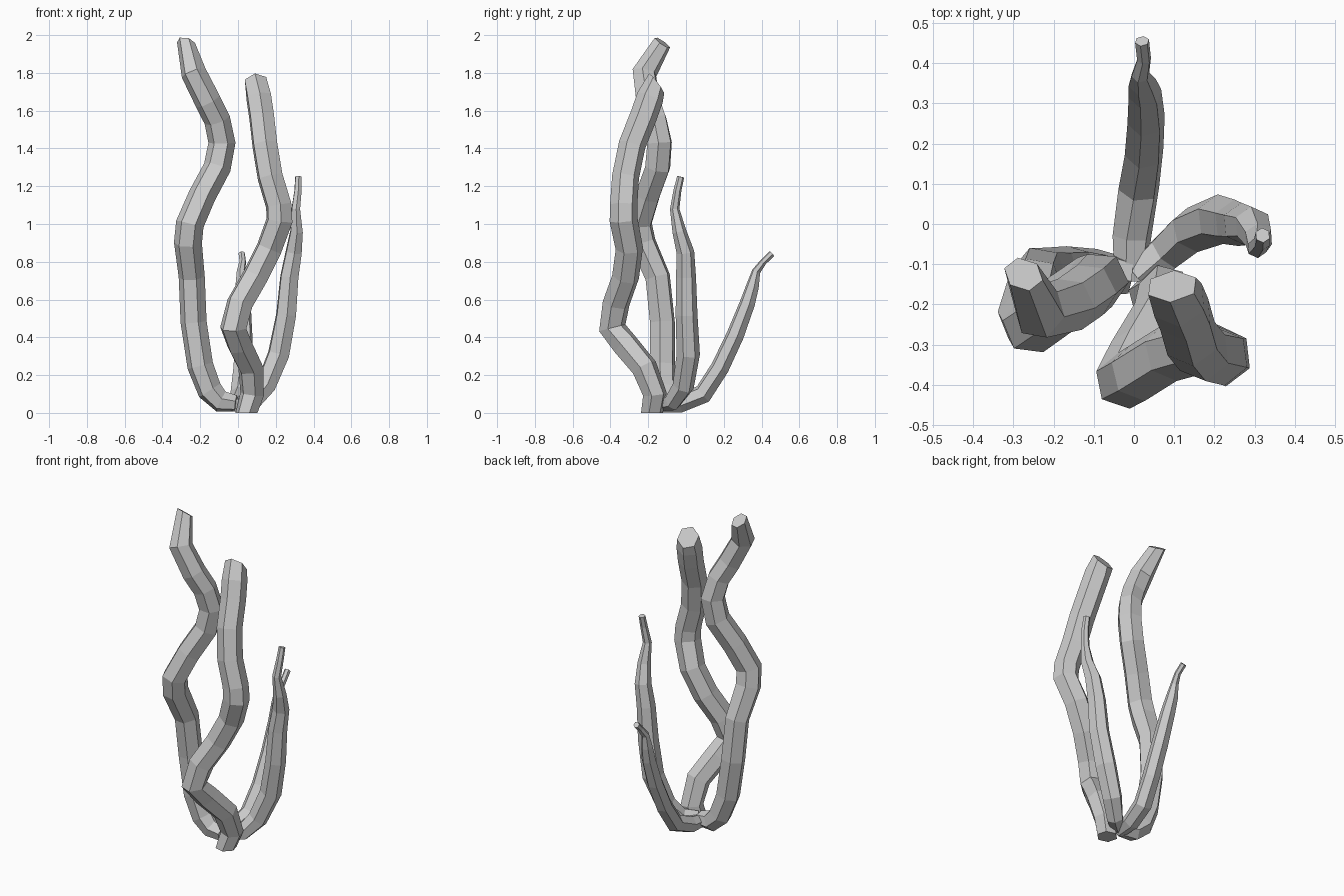
import bpy, bmesh
from math import cos, sin, pi
from mathutils import Vector

SIDES = 6


def tendril(name, pts, end_dir=None, start_dir=None):
    """Sweep a six-sided section along points given as (x, y, z, radius)."""
    centres = [Vector(p[:3]) for p in pts]
    n = len(pts)
    dirs = [(centres[i + 1] - centres[i]).normalized() for i in range(n - 1)]
    tangents = [dirs[0]] + [(dirs[i - 1] + dirs[i]).normalized() for i in range(1, n - 1)] + [dirs[-1]]
    if end_dir:
        tangents[-1] = Vector(end_dir).normalized()
    if start_dir:
        tangents[0] = Vector(start_dir).normalized()
    bm = bmesh.new()
    rings = []
    u = tangents[0].orthogonal().normalized()
    for c, t, p in zip(centres, tangents, pts):
        u = (u - t * u.dot(t)).normalized()
        v = t.cross(u)
        ring = []
        for k in range(SIDES):
            a = 2 * pi * k / SIDES
            co = c + (u * cos(a) + v * sin(a)) * p[3]
            co.z = min(max(co.z, 0), 2)
            ring.append(bm.verts.new(co))
        rings.append(ring)
    for r0, r1 in zip(rings, rings[1:]):
        for k in range(SIDES):
            j = (k + 1) % SIDES
            bm.faces.new((r0[k], r0[j], r1[j], r1[k]))
    bm.faces.new(rings[0][::-1])
    bm.faces.new(rings[-1])
    bmesh.ops.recalc_face_normals(bm, faces=bm.faces)
    mesh = bpy.data.meshes.new(name)
    bm.to_mesh(mesh)
    bm.free()
    bpy.context.collection.objects.link(bpy.data.objects.new(name, mesh))


# Tall left stem
tendril("left_stem", [
    (-0.01, -0.13, 0.05, 0.045), (-0.09, -0.12, 0.06, 0.06), (-0.15, -0.12, 0.12, 0.068),
    (-0.20, -0.125, 0.25, 0.07), (-0.235, -0.125, 0.48, 0.07), (-0.245, -0.15, 0.72, 0.07),
    (-0.265, -0.23, 0.90, 0.075), (-0.255, -0.25, 1.00, 0.075), (-0.19, -0.205, 1.15, 0.073),
    (-0.11, -0.15, 1.30, 0.073), (-0.085, -0.14, 1.43, 0.072), (-0.11, -0.165, 1.55, 0.07),
    (-0.16, -0.20, 1.65, 0.07), (-0.235, -0.22, 1.80, 0.068), (-0.275, -0.125, 1.96, 0.05),
], end_dir=(0.2, 0.55, 0.8))

# Front stem with a strong elbow near the base
tendril("front_stem", [
    (0.045, -0.18, 0.0, 0.06), (0.075, -0.165, 0.10, 0.065), (0.068, -0.22, 0.24, 0.07),
    (0.01, -0.32, 0.36, 0.072), (-0.025, -0.39, 0.45, 0.073), (0.01, -0.37, 0.58, 0.073),
    (0.09, -0.32, 0.72, 0.073), (0.165, -0.30, 0.87, 0.073), (0.22, -0.33, 1.02, 0.075),
    (0.215, -0.33, 1.10, 0.073), (0.17, -0.32, 1.25, 0.072), (0.142, -0.285, 1.42, 0.072),
    (0.125, -0.225, 1.57, 0.072), (0.11, -0.19, 1.67, 0.072), (0.095, -0.155, 1.745, 0.066),
], end_dir=(-0.1, 0.8, 0.6), start_dir=(0, 0, 1))

# Medium stem on the right, thinning to a tip
tendril("right_stem", [
    (0.01, -0.13, 0.05, 0.04), (0.08, -0.07, 0.06, 0.05), (0.145, -0.015, 0.14, 0.058),
    (0.215, 0.012, 0.31, 0.062), (0.255, 0.003, 0.52, 0.058), (0.272, 0.0, 0.72, 0.053),
    (0.295, -0.003, 0.85, 0.047), (0.31, -0.035, 0.96, 0.037), (0.306, -0.06, 1.08, 0.025),
    (0.318, -0.045, 1.18, 0.021), (0.32, -0.028, 1.25, 0.019),
])

# Short stem leaning backwards
tendril("back_stem", [
    (-0.01, -0.14, 0.04, 0.04), (-0.005, -0.03, 0.05, 0.05), (0.012, 0.09, 0.10, 0.053),
    (0.025, 0.18, 0.24, 0.05), (0.03, 0.26, 0.41, 0.048), (0.027, 0.325, 0.58, 0.042),
    (0.02, 0.352, 0.67, 0.035), (0.016, 0.372, 0.75, 0.023), (0.025, 0.41, 0.80, 0.018),
    (0.02, 0.455, 0.843, 0.018),
])
